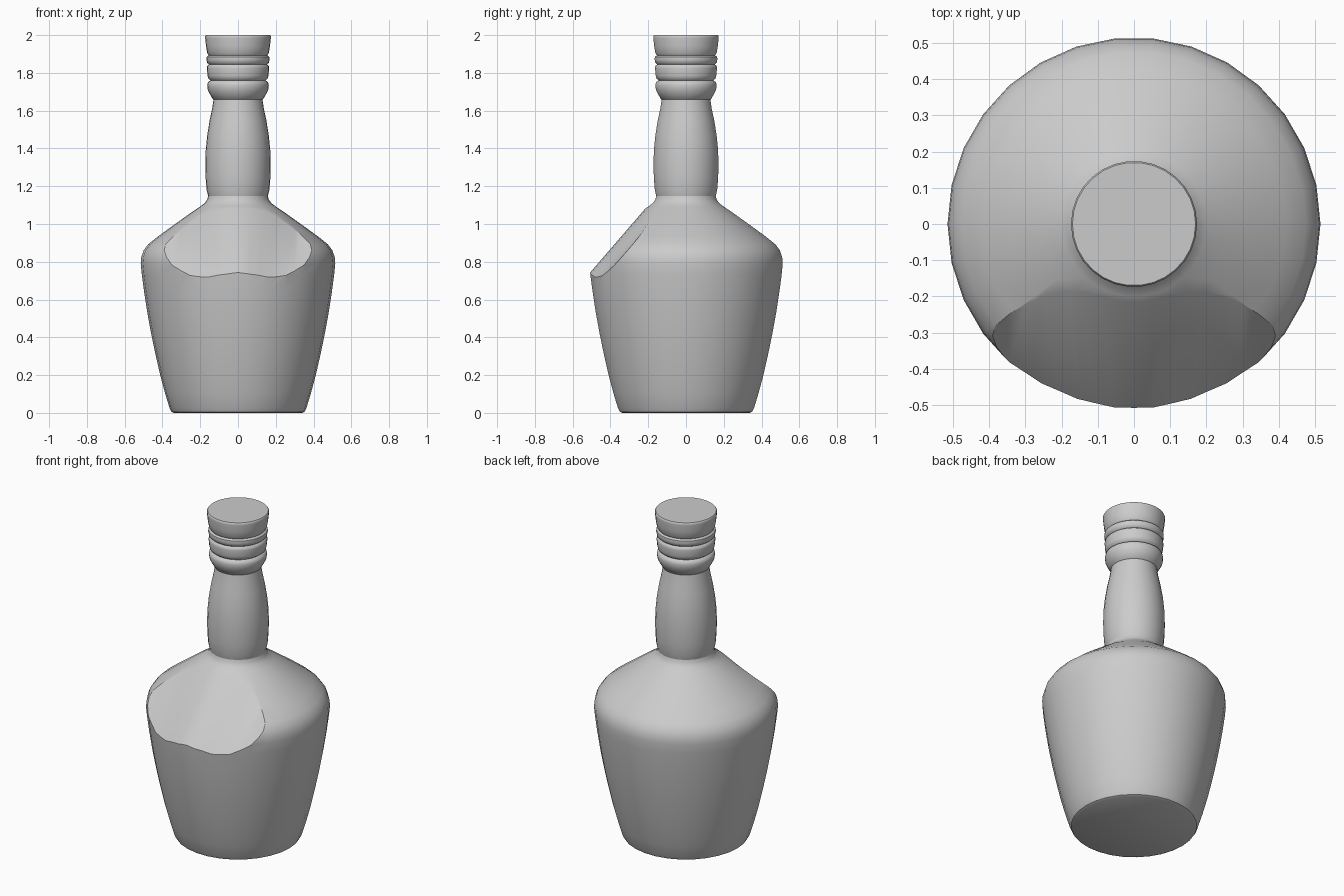
import bpy, bmesh, math

if "Cube" in bpy.data.objects:
    bpy.data.objects.remove(bpy.data.objects["Cube"])

SIDES = 30


def make_object(name, bm):
    bmesh.ops.recalc_face_normals(bm, faces=bm.faces[:])
    mesh = bpy.data.meshes.new(name)
    bm.to_mesh(mesh)
    bm.free()
    obj = bpy.data.objects.new(name, mesh)
    bpy.context.collection.objects.link(obj)
    return obj


def lathe(name, profile):
    """Closed solid of revolution from (radius, z) points."""
    bm = bmesh.new()
    rings = []
    for r, z in profile:
        rings.append([bm.verts.new((r * math.cos(2 * math.pi * i / SIDES),
                                    r * math.sin(2 * math.pi * i / SIDES), z))
                      for i in range(SIDES)])
    for a, b in zip(rings, rings[1:]):
        for i in range(SIDES):
            j = (i + 1) % SIDES
            bm.faces.new((a[i], a[j], b[j], b[i]))
    bm.faces.new(rings[0])
    bm.faces.new(rings[-1])
    return make_object(name, bm)


def activate(obj):
    bpy.ops.object.select_all(action='DESELECT')
    obj.select_set(True)
    bpy.context.view_layer.objects.active = obj


# Bottle body, shoulder and neck
bottle = lathe("bottle", [
    (0.34, 0), (0.352, 0.006), (0.362, 0.025), (0.385, 0.10), (0.412, 0.20),
    (0.437, 0.31), (0.46, 0.42), (0.48, 0.53), (0.497, 0.64), (0.509, 0.73),
    (0.515, 0.79), (0.512, 0.825), (0.50, 0.86), (0.475, 0.893),
    (0.42, 0.937), (0.34, 0.995), (0.26, 1.052), (0.20, 1.093),
    (0.175, 1.112), (0.163, 1.13), (0.158, 1.148), (0.166, 1.18),
    (0.171, 1.24), (0.173, 1.31), (0.171, 1.39), (0.163, 1.47),
    (0.15, 1.55), (0.137, 1.61), (0.128, 1.67)])

# Stopper with ringed collar
stopper = lathe("stopper", [
    (0.122, 1.655), (0.133, 1.66), (0.15, 1.69), (0.16, 1.71), (0.163, 1.735),
    (0.159, 1.752), (0.145, 1.76), (0.157, 1.77), (0.161, 1.785),
    (0.165, 1.825), (0.163, 1.837), (0.153, 1.845), (0.163, 1.853),
    (0.167, 1.87), (0.166, 1.885), (0.155, 1.893), (0.163, 1.905),
    (0.169, 1.94), (0.174, 1.985), (0.174, 1.995), (0.17, 2.0)])

# Cutter for the sloping, gently bulged label panel at the front
bm = bmesh.new()
slices = []
for i in range(25):
    x = -0.6 + 1.2 * i / 24
    bulge = 0.1 * (1 - math.exp(-(x / 0.2) ** 2))
    slices.append([bm.verts.new((x, y, z)) for y, z in (
        (-0.631 + bulge, 0.60), (-0.174 + bulge, 1.13), (-1.2, 1.13), (-1.2, 0.60))])
for a, b in zip(slices, slices[1:]):
    for k in range(4):
        n = (k + 1) % 4
        bm.faces.new((a[k], a[n], b[n], b[k]))
bm.faces.new(slices[0])
bm.faces.new(slices[-1])
cutter = make_object("panel_cutter", bm)
cutter.hide_render = True

activate(bottle)
cut = bottle.modifiers.new("label_panel", 'BOOLEAN')
cut.operation = 'DIFFERENCE'
cut.solver = 'EXACT'
cut.object = cutter
bpy.ops.object.modifier_apply(modifier=cut.name)
bpy.data.objects.remove(cutter)

# Smooth glass with crisp panel and base edges
for obj, angle in ((bottle, 28), (stopper, 50)):
    activate(obj)
    bpy.ops.object.shade_smooth_by_angle(angle=math.radians(angle))
